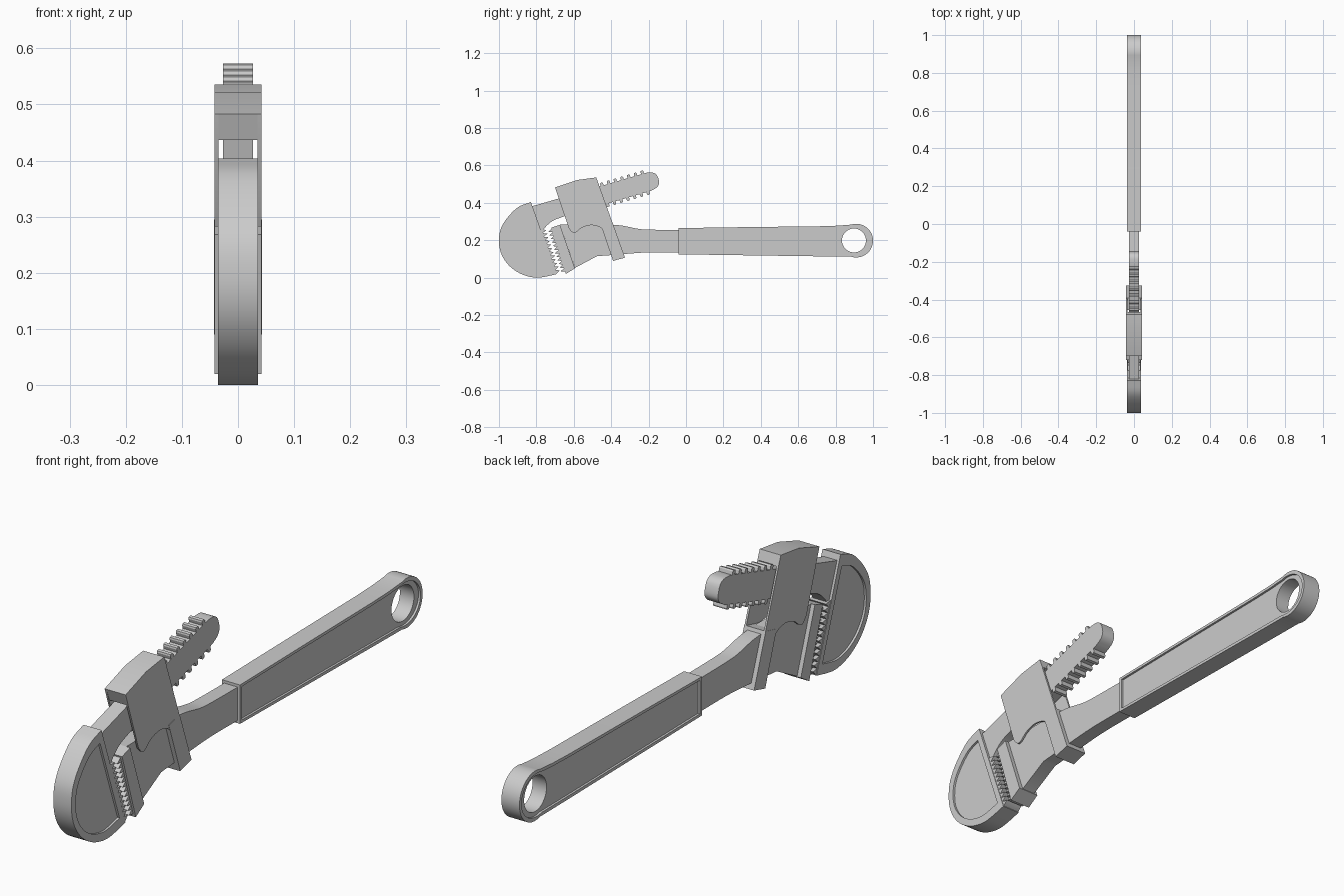
import bpy, bmesh
from math import radians, sin, cos
from mathutils import Vector

if "Cube" in bpy.data.objects:
    bpy.data.objects.remove(bpy.data.objects["Cube"])


def shade(ob):
    bpy.ops.object.select_all(action='DESELECT')
    ob.select_set(True)
    bpy.context.view_layer.objects.active = ob
    bpy.ops.object.shade_smooth_by_angle(angle=radians(30))


def plate(name, pts, x0, x1, recess=None, depth=0.008):
    """Extrude a (y, z) outline from x0 to x1.
    recess = (centre y, centre z, scale y, scale z) sinks a panel in both faces."""
    bm = bmesh.new()
    face = bm.faces.new([bm.verts.new((x0, y, z)) for y, z in pts])

    def extrude(f, keep):
        res = bmesh.ops.extrude_face_region(bm, geom=[f], use_keep_orig=keep)
        if not keep:
            bmesh.ops.delete(bm, geom=[f], context='FACES_ONLY') if f.is_valid else None
        return [g for g in res["geom"] if isinstance(g, bmesh.types.BMFace)][0]

    top = extrude(face, True)
    for v in top.verts:
        v.co.x = x1
    if recess:
        cy, cz, ky, kz = recess
        for f, push in ((face, depth), (top, -depth)):
            rim = extrude(f, False)
            for v in rim.verts:
                v.co.y = cy + (v.co.y - cy) * ky
                v.co.z = cz + (v.co.z - cz) * kz
            panel = extrude(rim, False)
            for v in panel.verts:
                v.co.x += push
    bmesh.ops.recalc_face_normals(bm, faces=bm.faces[:])
    me = bpy.data.meshes.new(name)
    bm.to_mesh(me)
    bm.free()
    ob = bpy.data.objects.new(name, me)
    bpy.context.collection.objects.link(ob)
    shade(ob)
    return ob


def slab(name, pts, half, recess=None):
    return plate(name, pts, -half, half, recess)


def spline(pts, steps=4):
    """Smooth open curve through the points."""
    p = [Vector(q) for q in pts]
    p = [p[0] * 2 - p[1]] + p + [p[-1] * 2 - p[-2]]
    out = []
    for a, b, c, d in zip(p, p[1:], p[2:], p[3:]):
        for i in range(steps):
            t = i / steps
            out.append(0.5 * (2 * b + (c - a) * t + (2 * a - 5 * b + 4 * c - d) * t * t
                              + (3 * b - a - 3 * c + d) * t ** 3))
    return out + [p[-2]]


def arc(cy, cz, r, a0, a1, n):
    return [(cy + r * cos(radians(a0 + (a1 - a0) * i / n)),
             cz + r * sin(radians(a0 + (a1 - a0) * i / n))) for i in range(n + 1)]


def teeth(name, a, b, out, count, half):
    """Zigzag strip along a-b, with points standing off by the vector out."""
    a, b, out = Vector(a), Vector(b), Vector(out)
    pts = [a - out * 0.5]
    for i in range(count):
        pts += [a.lerp(b, i / count), a.lerp(b, (i + 0.5) / count) + out]
    return slab(name, pts + [b, b - out * 0.5], half)


# Handle with recessed grip panels and hanging hole
handle = slab("handle", [(-0.04, 0.265), (0.3, 0.270), (0.72, 0.275), (0.81, 0.278)]
              + arc(0.910, 0.198, 0.090, 108, -108, 28)
              + [(0.81, 0.113), (0.72, 0.114), (0.3, 0.120), (-0.04, 0.125)],
              0.036, (0.48, 0.197, 0.977, 0.86))
cutter = slab("hole_cutter", arc(0.898, 0.199, 0.064, 0, 348.75, 31), 0.1)
cutter.hide_render = True
mod = handle.modifiers.new("hole", 'BOOLEAN')
mod.operation, mod.solver, mod.object = 'DIFFERENCE', 'EXACT', cutter
bpy.context.view_layer.objects.active = handle
bpy.ops.object.modifier_apply(modifier="hole")
bpy.data.objects.remove(cutter)
shade(handle)

# Neck and fixed jaw body
slab("neck_and_fixed_jaw",
     spline([(-0.03, 0.255), (-0.2, 0.257), (-0.26, 0.262), (-0.34, 0.278), (-0.42, 0.285)])
     + [(-0.674, 0.283), (-0.594, 0.052)]
     + spline([(-0.476, 0.115), (-0.396, 0.121), (-0.326, 0.127), (-0.2, 0.135),
               (-0.03, 0.135)]), 0.027)

# Toothed insert on the fixed jaw
slab("jaw_insert", [(-0.674, 0.283), (-0.594, 0.05), (-0.642, 0.02), (-0.720, 0.268)], 0.042)
teeth("fixed_teeth", (-0.718, 0.262), (-0.646, 0.032), (-0.021, -0.007), 12, 0.034)

# Hook jaw head with recessed D-shaped panels
slab("hook_head", spline([(-0.829, 0.404), (-0.898, 0.377), (-0.957, 0.318), (-0.991, 0.26),
                          (-1.0, 0.2), (-0.994, 0.147), (-0.973, 0.099), (-0.936, 0.055),
                          (-0.886, 0.022), (-0.840, 0.006), (-0.797, 0.0), (-0.754, 0.005),
                          (-0.692, 0.019)]), 0.036, (-0.87, 0.17, 0.81, 0.81))
teeth("hook_teeth", (-0.772, 0.258), (-0.692, 0.022), (0.021, 0.007), 12, 0.034)

# Hook shank, with rows of thread ridges on both edges
U = Vector((cos(radians(16.4)), sin(radians(16.4))))
N = Vector((-U.y, U.x))
O = Vector((-0.808, 0.386))


def on_shank(u, n):
    return O + U * u + N * n


def ridges(edge, sign):
    pts = []
    for i in range(7):
        u = 0.375 + i * 0.0375
        pts += [on_shank(u + du, edge + sign * h) for du, h in
                ((-0.008, 0), (-0.008, 0.012), (-0.005, 0.017), (0.005, 0.017),
                 (0.008, 0.012), (0.008, 0))]
    return pts


slab("hook_shank", [(-0.835, 0.38), on_shank(0, 0)] + ridges(0, 1)
     + spline([on_shank(0.625, -0.001), on_shank(0.655, -0.010), on_shank(0.672, -0.030),
               on_shank(0.672, -0.070), on_shank(0.655, -0.090), on_shank(0.625, -0.099)])
     + ridges(-0.10, -1)[::-1]
     + spline([(-0.645, 0.330), (-0.71, 0.305), (-0.752, 0.27), (-0.772, 0.235)])
     + [(-0.80, 0.24)], 0.027)

# Housing: two side plates with a wavy lower edge, bridged by a cap and a collar
side = ([(-0.70, 0.483), (-0.583, 0.522), (-0.48, 0.536), (-0.326, 0.107), (-0.39, 0.09)]
        + spline([(-0.435, 0.235), (-0.455, 0.267), (-0.505, 0.281), (-0.555, 0.268),
                  (-0.585, 0.245), (-0.605, 0.241), (-0.626, 0.262)]))
for label, s in (("left", -1), ("right", 1)):
    plate("housing_side_" + label, side, s * 0.035, s * 0.042)
slab("housing_cap", [(-0.70, 0.483), (-0.583, 0.522), (-0.48, 0.536), (-0.466, 0.499),
                     (-0.682, 0.437)], 0.042)
slab("housing_collar", [(-0.326, 0.107), (-0.39, 0.09), (-0.455, 0.28), (-0.393, 0.295)], 0.043)
